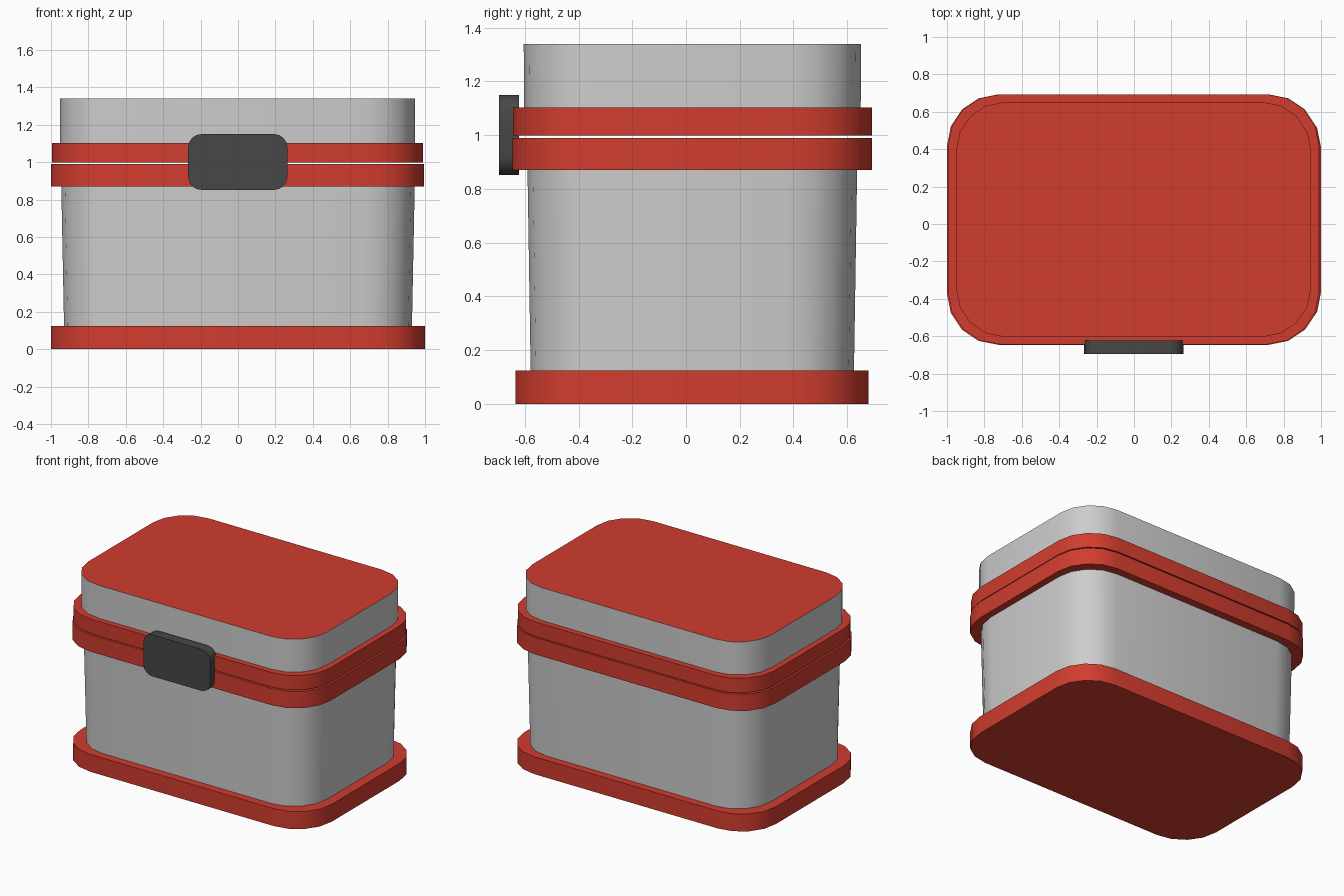
import bpy, bmesh, math

if "Cube" in bpy.data.objects:
    bpy.data.objects.remove(bpy.data.objects["Cube"])


def material(name, rgb):
    m = bpy.data.materials.new(name)
    m.diffuse_color = (*rgb, 1)
    m.use_nodes = True
    m.node_tree.nodes["Principled BSDF"].inputs["Base Color"].default_value = m.diffuse_color
    return m


RED = material("red", (0.64, 0.046, 0.028))
GREY = material("light grey", (0.61, 0.61, 0.61))
DARK = material("dark grey", (0.063, 0.063, 0.063))


def rounded_rect(x0, x1, y0, y1, r, seg=4):
    pts = []
    corners = [(x1 - r, y1 - r), (x0 + r, y1 - r), (x0 + r, y0 + r), (x1 - r, y0 + r)]
    for i, (cx, cy) in enumerate(corners):
        for k in range(seg + 1):
            a = math.pi / 2 * (i + k / seg)
            pts.append((cx + r * math.cos(a), cy + r * math.sin(a)))
    return pts


def loft(name, rings, mats, upright=False):
    """Stack of (outline, depth) rings, capped; sides use mats[0], caps mats[-1]."""
    bm = bmesh.new()
    loops = [[bm.verts.new((a, d, b) if upright else (a, b, d)) for a, b in pts]
             for pts, d in rings]
    n = len(loops[0])
    for lo, hi in zip(loops, loops[1:]):
        for i in range(n):
            j = (i + 1) % n
            bm.faces.new((lo[i], lo[j], hi[j], hi[i]))
    for cap in (loops[0][::-1], loops[-1]):
        bm.faces.new(cap).material_index = len(mats) - 1
    bmesh.ops.recalc_face_normals(bm, faces=bm.faces)
    me = bpy.data.meshes.new(name)
    bm.to_mesh(me)
    bm.free()
    for m in mats:
        me.materials.append(m)
    ob = bpy.data.objects.new(name, me)
    bpy.context.collection.objects.link(ob)
    bpy.ops.object.select_all(action='DESELECT')
    ob.select_set(True)
    bpy.context.view_layer.objects.active = ob
    bpy.ops.object.shade_smooth_by_angle(angle=math.radians(35))
    return ob


# Base plate
base = rounded_rect(-1, 1, -0.635, 0.68, 0.27)
loft("base_plate", [(base, 0), (base, 0.125)], [RED])

# Slightly tapered container body
loft("body", [(rounded_rect(-0.93, 0.93, -0.578, 0.625, 0.26), 0.12),
              (rounded_rect(-0.945, 0.945, -0.59, 0.637, 0.265), 0.88)], [GREY])

# Rim of the body and rim of the lid, with a thin gap between
rim = rounded_rect(-1, 0.994, -0.646, 0.693, 0.275)
loft("body_rim", [(rim, 0.87), (rim, 0.99)], [RED])
rim = rounded_rect(-0.994, 0.989, -0.643, 0.693, 0.275)
loft("lid_rim", [(rim, 0.998), (rim, 1.103)], [RED])

# Lid with grey walls and red top
loft("lid", [(rounded_rect(-0.951, 0.947, -0.602, 0.65, 0.26), 1.09),
             (rounded_rect(-0.951, 0.947, -0.604, 0.652, 0.26), 1.34)], [GREY, RED])

# Front latch
latch = rounded_rect(-0.266, 0.264, 0.852, 1.15, 0.07)
loft("latch", [(latch, -0.695), (latch, -0.622)], [DARK], upright=True)
